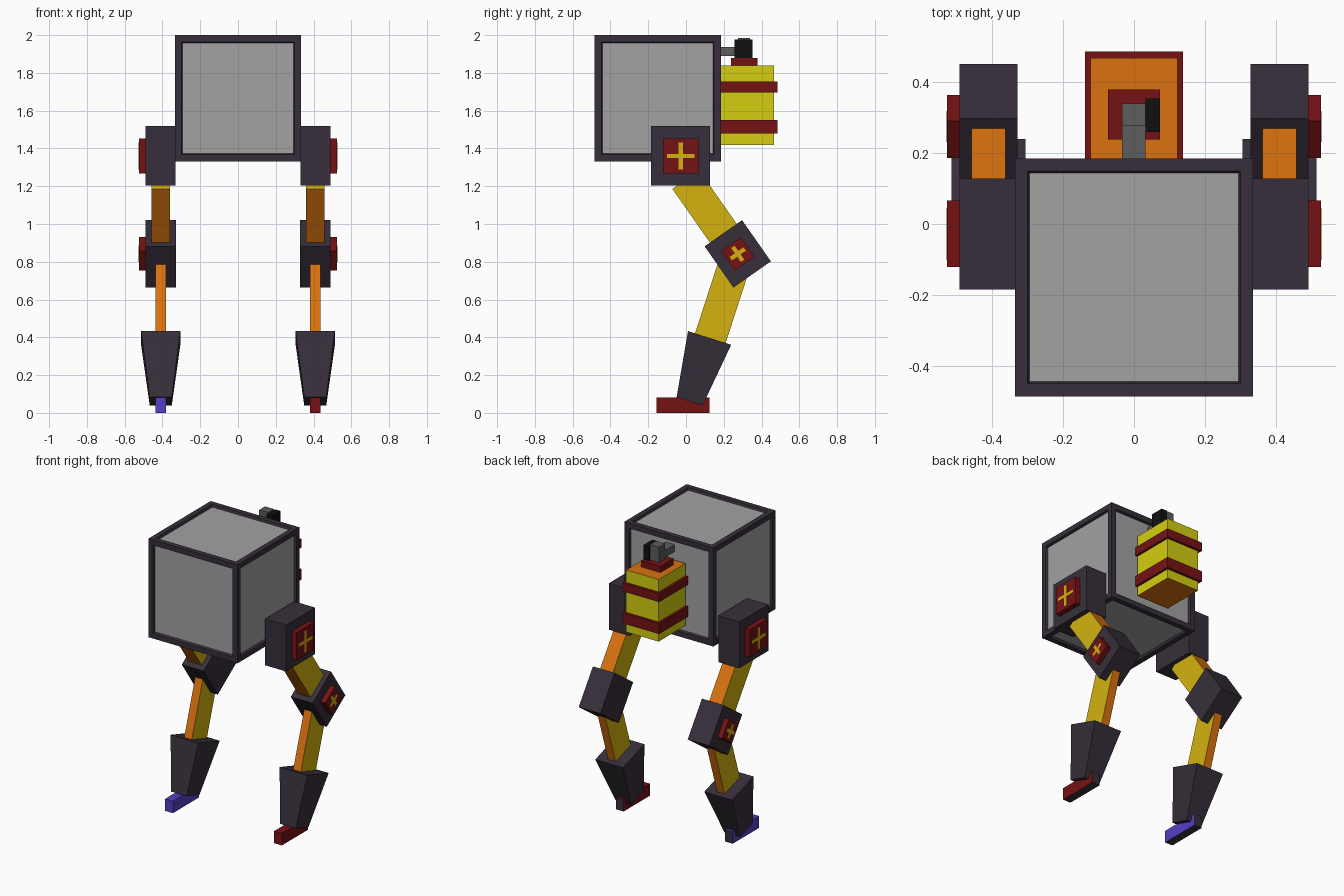
import bpy, bmesh, math
from mathutils import Matrix, Vector

if "Cube" in bpy.data.objects:
    bpy.data.objects.remove(bpy.data.objects["Cube"])


def material(name, r, g, b):
    m = bpy.data.materials.new(name)
    m.diffuse_color = (r, g, b, 1)
    m.use_nodes = True
    m.node_tree.nodes["Principled BSDF"].inputs["Base Color"].default_value = m.diffuse_color
    return m


DARK = material("dark", 0.038, 0.028, 0.043)
GREY = material("panel_grey", 0.36, 0.36, 0.36)
STEEL = material("steel", 0.11, 0.11, 0.11)
BLACK = material("black", 0.005, 0.005, 0.005)
RED = material("red", 0.18, 0.006, 0.007)
ORANGE = material("orange", 0.70, 0.17, 0.005)
YELLOW = material("yellow", 0.66, 0.45, 0.005)
LIME = material("tank_yellow", 0.66, 0.62, 0.005)
BLUE = material("blue", 0.09, 0.05, 0.58)


def finish(name, bm, mats, pos=(0, 0, 0), tilt=0):
    me = bpy.data.meshes.new(name)
    bmesh.ops.recalc_face_normals(bm, faces=bm.faces)
    bm.to_mesh(me)
    bm.free()
    for m in mats:
        me.materials.append(m)
    ob = bpy.data.objects.new(name, me)
    ob.location = pos
    ob.rotation_euler.x = math.radians(tilt)
    bpy.context.collection.objects.link(ob)
    return ob


def box(name, pos, size, mat, tilt=0, mat2=None, second=(), taper=None):
    """Box; faces whose normal is listed in second use mat2; taper scales the bottom in x, y."""
    bm = bmesh.new()
    bmesh.ops.create_cube(bm, size=1, matrix=Matrix.Diagonal((*size, 1)))
    bm.normal_update()
    for f in bm.faces:
        if any(f.normal.dot(Vector(n)) > 0.9 for n in second):
            f.material_index = 1
    if taper:
        for v in bm.verts:
            if v.co.z < 0:
                v.co.x *= taper[0]
                v.co.y *= taper[1]
    return finish(name, bm, [mat] + ([mat2] if mat2 else []), pos, tilt)


def span(name, x, y, z, mat, **kw):
    """Box given by its limits on each axis."""
    return box(name, [(a + b) / 2 for a, b in (x, y, z)],
               [b - a for a, b in (x, y, z)], mat, **kw)


# Cube body: dark frame with recessed grey panels
bm = bmesh.new()
bmesh.ops.create_cube(bm, size=0.668)
panels = bm.faces[:]
bmesh.ops.inset_individual(bm, faces=panels, thickness=0.05)
bmesh.ops.inset_individual(bm, faces=panels, thickness=0.008, depth=-0.015)
for f in panels:
    f.material_index = 1
finish("body", bm, [DARK, GREY], (0, -0.15, 1.666))

# Rear tank with two bands, cap and valve
UPDOWN = ((0, 0, 1), (0, 0, -1))
span("tank", (-0.122, 0.122), (0.18, 0.467), (1.417, 1.838), LIME, mat2=ORANGE, second=UPDOWN)
for i, z in enumerate((1.515, 1.725)):
    h = 0.036 if i == 0 else 0.029
    span("tank_band", (-0.138, 0.138), (0.178, 0.485), (z - h, z + h), RED)
span("tank_cap", (-0.073, 0.073), (0.237, 0.378), (1.83, 1.88), RED)
span("valve_knob", (0.032, 0.073), (0.258, 0.352), (1.88, 1.977), BLACK)

# Pipe from the valve into the body
bm = bmesh.new()
profile = [(0.17, 1.89), (0.27, 1.89), (0.27, 1.88), (0.338, 1.88),
           (0.338, 1.985), (0.275, 1.985), (0.275, 1.938), (0.17, 1.938)]
face = bm.faces.new([bm.verts.new((-0.034, y, z)) for y, z in profile])
new = bmesh.ops.extrude_face_region(bm, geom=[face])["geom"]
bmesh.ops.translate(bm, vec=(0.067, 0, 0), verts=[v for v in new if isinstance(v, bmesh.types.BMVert)])
finish("valve_pipe", bm, [STEEL])


def badge(name, s, y, z, size, arm, tilt):
    """Red plate with a yellow cross on the outer side of a joint."""
    box(name + "_plate", (s * 0.503, y, z), (0.044, size, size), RED, tilt)
    for w, h in ((arm, 0.022), (0.022, arm)):
        box(name + "_cross", (s * 0.522, y, z), (0.01, w, h), YELLOW, tilt)


# Legs, mirrored left and right
FRONTBACK = ((0, 1, 0), (0, -1, 0))
KNEE = (0.274, 0.842)
for s, side, toe in ((1, "right_", RED), (-1, "left_", BLUE)):
    x = s * 0.409
    box(side + "hip", (s * 0.411, -0.028, 1.362), (0.158, 0.312, 0.314), DARK)
    badge(side + "hip", s, -0.028, 1.36, 0.187, 0.145, 0)

    up = Vector((0, -math.sin(math.radians(35)), math.cos(math.radians(35))))
    box(side + "thigh", Vector((x, *KNEE)) + up * 0.27, (0.096, 0.173, 0.42), YELLOW, 35,
        mat2=ORANGE, second=FRONTBACK)
    box(side + "knee", (x, *KNEE), (0.163, 0.242, 0.266), DARK, 35)
    badge(side + "knee", s, *KNEE, 0.127, 0.09, 35)

    up = Vector((0, math.sin(math.radians(-18)), -math.cos(math.radians(18))))
    box(side + "shin", Vector((x, *KNEE)) + up * 0.28, (0.057, 0.17, 0.46), YELLOW, -18,
        mat2=ORANGE, second=FRONTBACK)
    box(side + "ankle", (x, 0.072, 0.229), (0.208, 0.24, 0.352), DARK, -17.5, taper=(0.56, 0.6))
    span(side + "toe", (x - 0.029, x + 0.029), (-0.155, 0.125), (0, 0.082), toe,
         mat2=DARK, second=((0, 0, -1), (0, 1, 0)))
